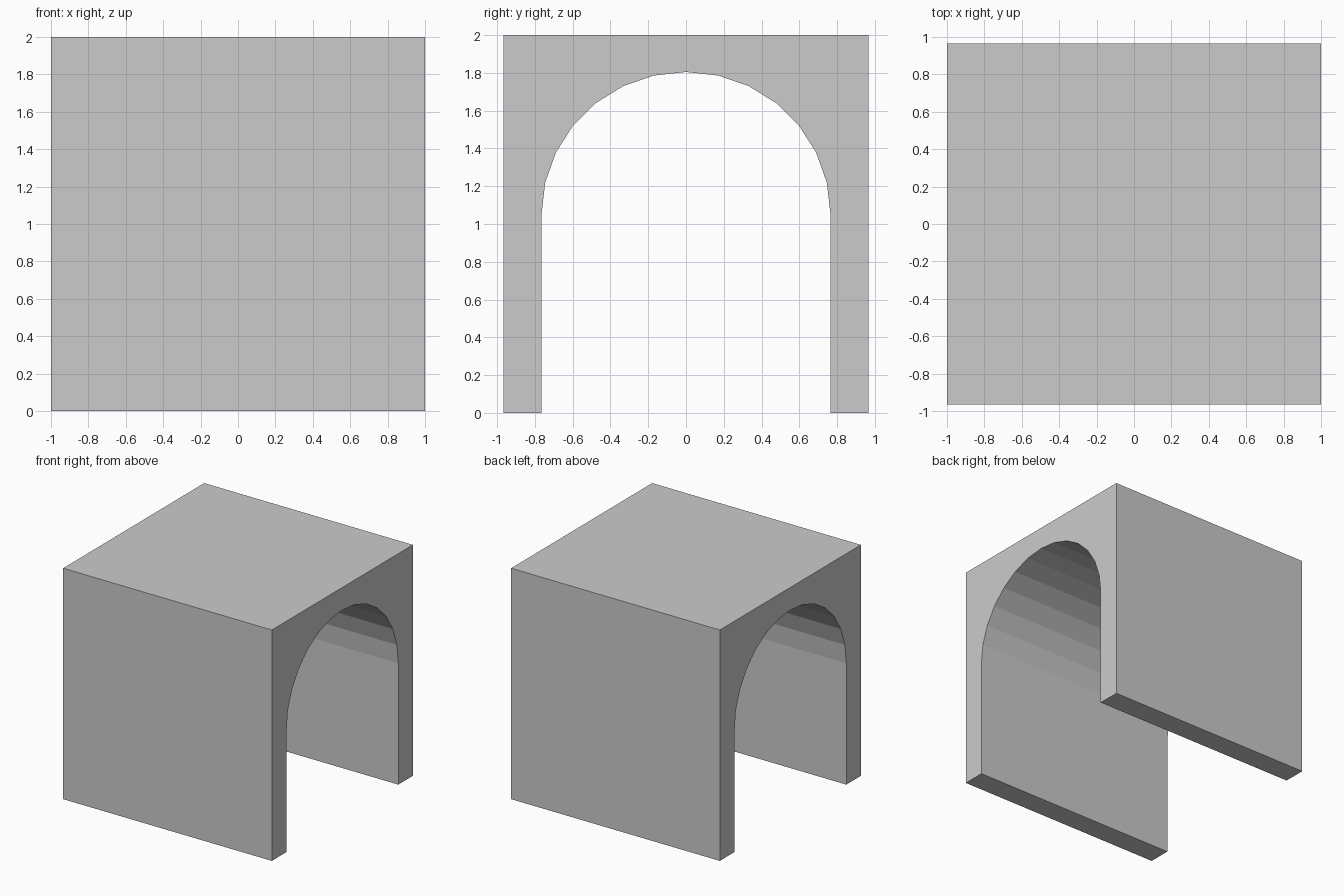
import bpy, bmesh, math

if "Cube" in bpy.data.objects:
    bpy.data.objects.remove(bpy.data.objects["Cube"])

HALF_LENGTH = 1.0
OUTER, HEIGHT = 0.965, 2.0
INNER, SPRING, RISE = 0.765, 1.05, 0.755
SEGMENTS = 14

# Arch outline: opening foot, curved crown, opening foot, then the outer box
profile = [(INNER, 0)]
for i in range(SEGMENTS + 1):
    a = math.pi * i / SEGMENTS
    profile.append((INNER * math.cos(a), SPRING + RISE * math.sin(a)))
profile += [(-INNER, 0), (-OUTER, 0), (-OUTER, HEIGHT), (OUTER, HEIGHT), (OUTER, 0)]

# Extrude the outline along x into a tunnel block
bm = bmesh.new()
face = bm.faces.new([bm.verts.new((-HALF_LENGTH, y, z)) for y, z in profile])
ext = bmesh.ops.extrude_face_region(bm, geom=[face], use_keep_orig=True)
moved = [v for v in ext["geom"] if isinstance(v, bmesh.types.BMVert)]
bmesh.ops.translate(bm, verts=moved, vec=(2 * HALF_LENGTH, 0, 0))
bmesh.ops.recalc_face_normals(bm, faces=bm.faces[:])

mesh = bpy.data.meshes.new("arched_tunnel")
bm.to_mesh(mesh)
bm.free()
tunnel = bpy.data.objects.new("arched_tunnel", mesh)
bpy.context.collection.objects.link(tunnel)
